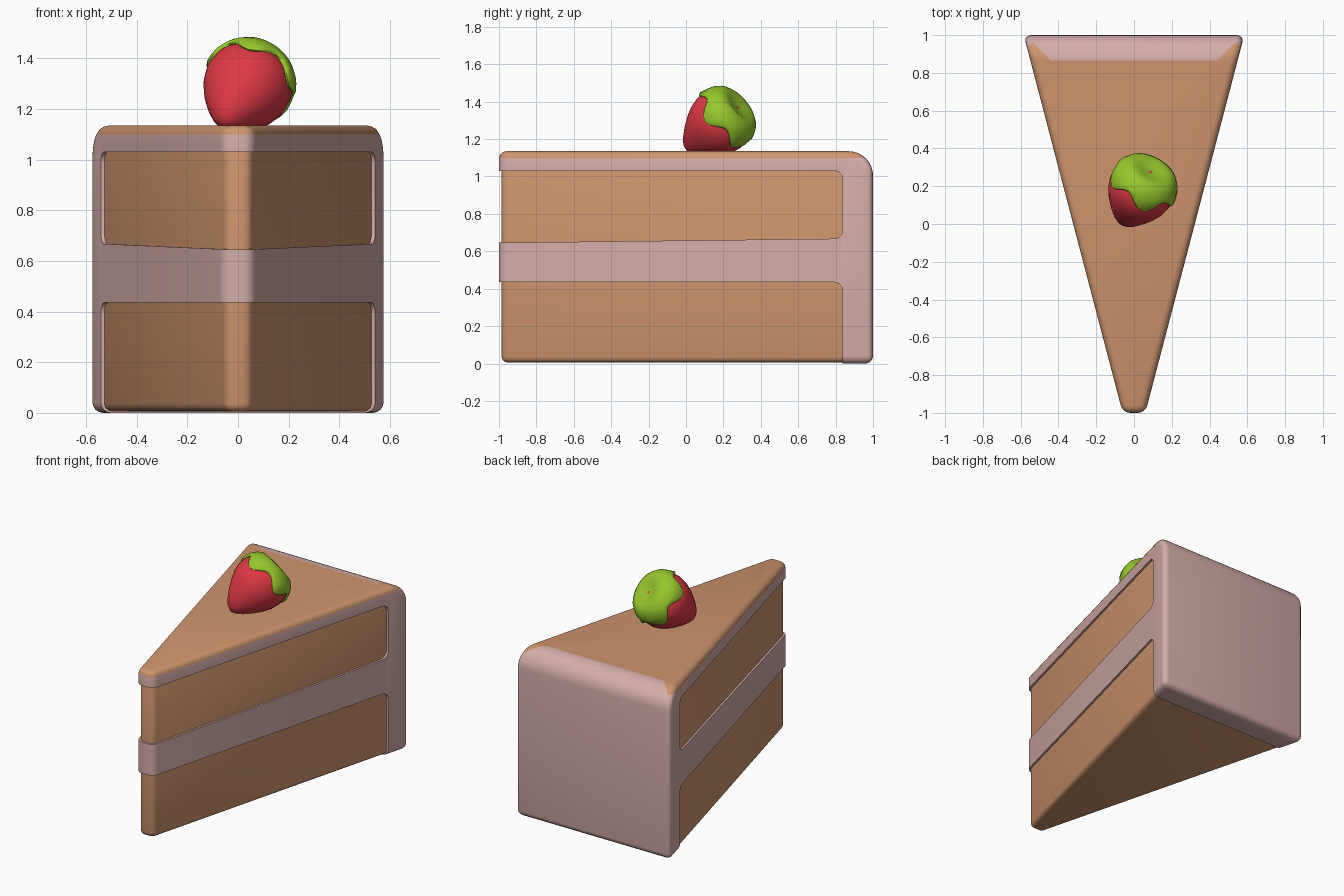
import bpy, bmesh, math
from mathutils import Vector

if "Cube" in bpy.data.objects:
    bpy.data.objects.remove(bpy.data.objects["Cube"])


def material(name, r, g, b):
    m = bpy.data.materials.new(name)
    m.diffuse_color = (r, g, b, 1)
    m.use_nodes = True
    m.node_tree.nodes["Principled BSDF"].inputs["Base Color"].default_value = m.diffuse_color
    return m


SPONGE = material("tan sponge", 0.62, 0.30, 0.155)
CREAM = material("pink cream", 0.66, 0.42, 0.40)
RED = material("berry red", 0.73, 0.04, 0.06)
GREEN = material("leaf green", 0.31, 0.58, 0.026)


def finish(bm, name, mats, angle=40):
    bmesh.ops.recalc_face_normals(bm, faces=bm.faces)
    me = bpy.data.meshes.new(name)
    bm.to_mesh(me)
    bm.free()
    ob = bpy.data.objects.new(name, me)
    bpy.context.collection.objects.link(ob)
    for m in mats:
        me.materials.append(m)
    smooth(ob, angle)
    return ob


def smooth(ob, angle):
    bpy.ops.object.select_all(action='DESELECT')
    ob.select_set(True)
    bpy.context.view_layer.objects.active = ob
    bpy.ops.object.shade_smooth_by_angle(angle=math.radians(angle))


def extrude_poly(points, offset):
    bm = bmesh.new()
    f = bm.faces.new([bm.verts.new(p) for p in points])
    r = bmesh.ops.extrude_face_region(bm, geom=[f])
    verts = [v for v in r['geom'] if isinstance(v, bmesh.types.BMVert)]
    bmesh.ops.translate(bm, verts=verts, vec=offset)
    bmesh.ops.recalc_face_normals(bm, faces=bm.faces)
    return bm


def bevel(bm, edges, width, segs):
    bmesh.ops.bevel(bm, geom=edges, offset=width, offset_type='OFFSET', segments=segs,
                    profile=0.5, affect='EDGES', clamp_overlap=False)


def sharp(bm):
    return [e for e in bm.edges if e.calc_face_angle(0) > 0.7]


def wedge(inset, y1, z0, z1):
    """Slice-shaped prism, narrow end to the front."""
    y0 = -1 + inset
    half = lambda y: 0.322 + 0.262 * y - inset
    pts = [(-half(y0), y0, z0), (half(y0), y0, z0), (half(y1), y1, z0), (-half(y1), y1, z0)]
    return extrude_poly(pts, (0, 0, z1 - z0))


# sponge showing between the cream layers
bm = wedge(0.014, 0.9, 0.006, 1.07)
bevel(bm, sharp(bm), 0.03, 3)
finish(bm, "sponge", [SPONGE])

# cream shell: big round on the top back edge, small rounds elsewhere
bm = wedge(0, 1.0, 0, 1.135)
back_top = [e for e in bm.edges if all(v.co.y > 0.99 and v.co.z > 1.1 for v in e.verts)]
bevel(bm, back_top, 0.13, 8)
bevel(bm, sharp(bm), 0.04, 4)

# sponge-coloured top, cut along its border
s = math.sqrt(0.5)
for co, no in [((0, 0, 1.1), (0, 0, 1)), ((0, 0.865, 0), (0, 1, 0)),
               ((0.44, 0.865, 0), (-s, s, 0)), ((-0.44, 0.865, 0), (s, s, 0))]:
    bmesh.ops.bisect_plane(bm, geom=bm.verts[:] + bm.edges[:] + bm.faces[:],
                           dist=1e-5, plane_co=co, plane_no=no)
for f in bm.faces:
    c = f.calc_center_median()
    if c.z > 1.1 and c.y < 0.865 + max(0, abs(c.x) - 0.44):
        f.material_index = 1
cream = finish(bm, "cream", [CREAM, SPONGE])

# openings in the cream where the sponge shows
for tip_lo, back_lo, hi in [(0.64, 0.668, 1.03), (-0.5, -0.5, 0.435)]:
    yb = 0.838
    bm = extrude_poly([(-1, -1.5, tip_lo), (-1, yb, back_lo), (-1, yb, hi), (-1, -1.5, hi)], (2, 0, 0))
    bevel(bm, [e for e in bm.edges if all(v.co.y > 0.8 for v in e.verts)
               and abs(e.verts[0].co.x - e.verts[1].co.x) > 1], 0.045, 5)
    cutter = finish(bm, "opening_cutter", [CREAM])
    cutter.hide_render = True
    mod = cream.modifiers.new("opening", 'BOOLEAN')
    mod.operation = 'DIFFERENCE'
    mod.solver = 'EXACT'
    mod.object = cutter
    bpy.context.view_layer.objects.active = cream
    bpy.ops.object.modifier_apply(modifier=mod.name)
    bpy.data.objects.remove(cutter)
smooth(cream, 40)

# strawberry axis, from its tip to its leafy end
TIP = Vector((-0.058, 0.005, 1.145))
AXIS = Vector((0.14, 0.26, 0.215)).normalized()
ROT = AXIS.to_track_quat('Z', 'Y')


def lathe(name, rings, mat, n=40):
    """rings: functions of angle giving (radius, distance along the axis)."""
    bm = bmesh.new()
    loops = []
    for ring in rings:
        row = []
        for i in range(n):
            a = math.tau * i / n
            r, t = ring(a)
            row.append(bm.verts.new(TIP + ROT @ Vector((r * math.cos(a), r * math.sin(a), t))))
        loops.append(row)
    for a, b in zip(loops, loops[1:]):
        for i in range(n):
            j = (i + 1) % n
            bm.faces.new((a[i], a[j], b[j], b[i]))
    bm.faces.new(loops[0])
    bm.faces.new(loops[-1])
    return finish(bm, name, [mat], 60)


PROFILE = [(0.012, 0), (0.04, 0.012), (0.07, 0.04), (0.105, 0.085), (0.14, 0.14), (0.164, 0.19),
           (0.176, 0.24), (0.173, 0.29), (0.15, 0.34), (0.10, 0.375), (0.01, 0.38)]


def berry_radius(t):
    for (r0, t0), (r1, t1) in zip(PROFILE, PROFILE[1:]):
        if t <= t1:
            return r0 + (r1 - r0) * (t - t0) / (t1 - t0)
    return 0.01


lathe("strawberry", [lambda a, p=p: p for p in PROFILE], RED)


# leaf cap with a lobed rim and a dimple
def rim(grow, shift):
    def ring(a):
        t = 0.285 + 0.03 * math.cos(5 * a)
        return berry_radius(t) + grow, t + shift
    return ring


cap = [(0.172, 0.338), (0.15, 0.372), (0.12, 0.392), (0.09, 0.396), (0.055, 0.386), (0.01, 0.380)]
lathe("leaf_cap", [rim(-0.02, 0.004), rim(0.008, 0), rim(0.014, 0.012)]
      + [lambda a, p=p: p for p in cap], GREEN)
